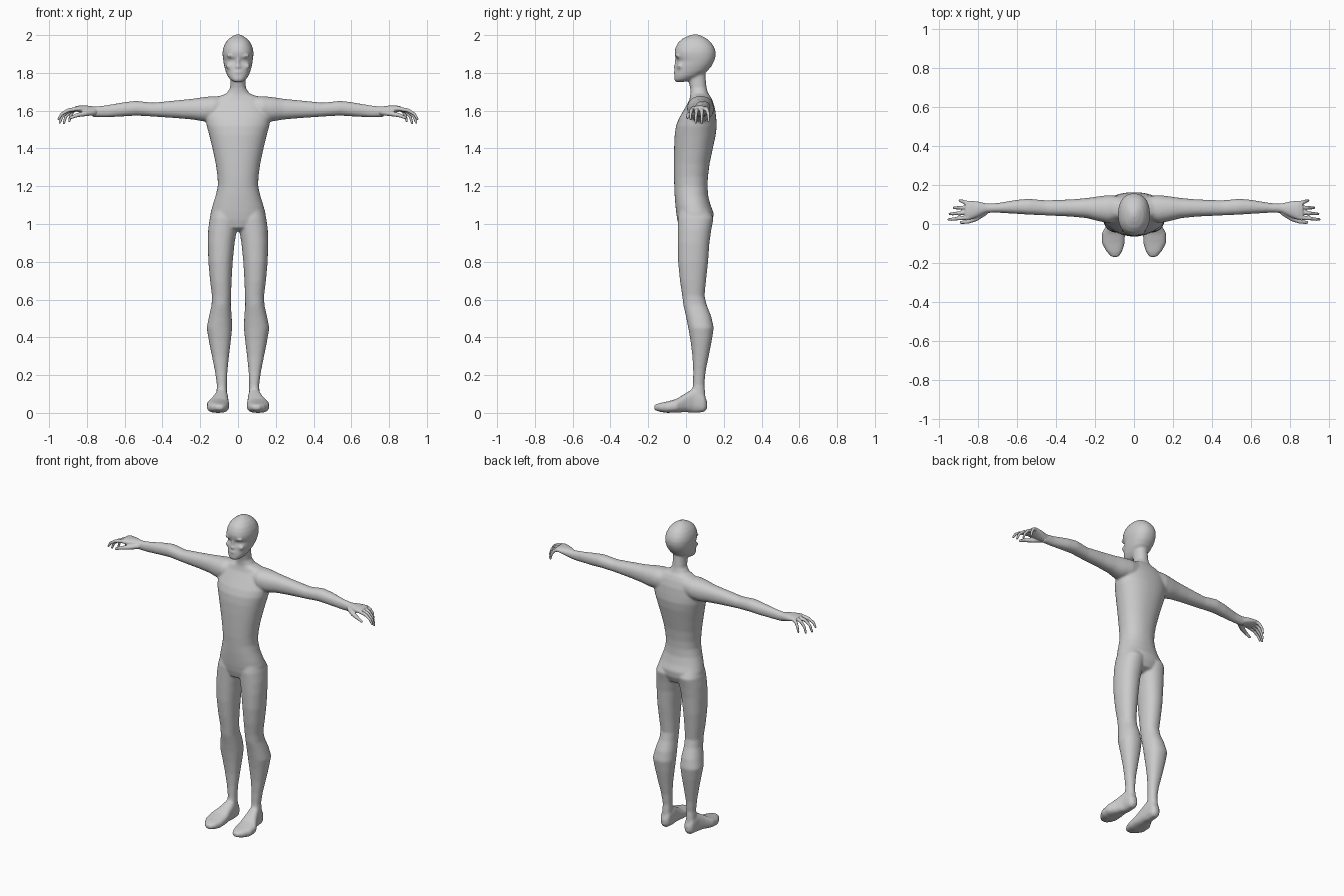
import bpy, bmesh
from math import cos, sin, pi, copysign
from mathutils import Vector, Matrix


def loft(bm, axis, sections, n=28, power=2.2):
    """Closed skin through oval sections: (position, a_min, a_max, b_min, b_max)."""
    rings = []
    for p, a0, a1, b0, b1 in sections:
        ring = []
        for i in range(n):
            c, s = cos(2 * pi * i / n), sin(2 * pi * i / n)
            a = (a0 + a1) / 2 + (a1 - a0) / 2 * copysign(abs(c) ** (2 / power), c)
            b = (b0 + b1) / 2 + (b1 - b0) / 2 * copysign(abs(s) ** (2 / power), s)
            co = {'x': (p, a, b), 'y': (a, p, b), 'z': (a, b, p)}[axis]
            ring.append(bm.verts.new(co))
        rings.append(ring)
    for r, q in zip(rings, rings[1:]):
        for i in range(n):
            j = (i + 1) % n
            bm.faces.new((r[i], r[j], q[j], q[i]))
    bm.faces.new(rings[0][::-1])
    bm.faces.new(rings[-1])


def ellipsoid(bm, centre, radii):
    m = Matrix.Translation(centre) @ Matrix.Diagonal((*radii, 1))
    bmesh.ops.create_uvsphere(bm, u_segments=16, v_segments=10, radius=1, matrix=m)


def finger(bm, points, r0, r1):
    pts = [Vector(p) for p in points]
    rad = [r0 + (r1 - r0) * i / (len(pts) - 1) for i in range(len(pts))]
    for p, r in zip(pts, rad):
        ellipsoid(bm, p, (r, r, r))
    for p, q, r, t in zip(pts, pts[1:], rad, rad[1:]):
        d = q - p
        m = Matrix.Translation((p + q) / 2) @ d.to_track_quat('Z', 'Y').to_matrix().to_4x4()
        bmesh.ops.create_cone(bm, cap_ends=True, segments=12, radius1=r, radius2=t,
                              depth=d.length, matrix=m)


def mirror_x(bm):
    dup = bmesh.ops.duplicate(bm, geom=bm.verts[:] + bm.edges[:] + bm.faces[:])
    for v in dup['geom']:
        if isinstance(v, bmesh.types.BMVert):
            v.co.x *= -1


def finish(bm, name, voxel, smooth):
    bmesh.ops.recalc_face_normals(bm, faces=bm.faces[:])
    me = bpy.data.meshes.new(name)
    bm.to_mesh(me)
    bm.free()
    ob = bpy.data.objects.new(name, me)
    bpy.context.collection.objects.link(ob)
    me.shade_smooth()
    r = ob.modifiers.new("fuse", 'REMESH')
    r.mode, r.voxel_size, r.use_smooth_shade = 'VOXEL', voxel, True
    s = ob.modifiers.new("blend", 'SMOOTH')
    s.factor, s.iterations = 0.5, smooth


# Body: limbs first, mirrored, then the central parts, fused together
body = bmesh.new()

# leg
loft(body, 'z', [
    (0.03, .052, .118, .03, .108), (0.10, .058, .114, .03, .102),
    (0.15, .059, .112, .037, .097), (0.22, .056, .122, .038, .104),
    (0.30, .048, .138, .034, .120), (0.38, .038, .154, .024, .136),
    (0.45, .031, .166, .012, .147), (0.51, .033, .154, .000, .134),
    (0.57, .038, .140, -.014, .110), (0.62, .037, .138, -.020, .098),
    (0.70, .034, .148, -.032, .106), (0.80, .028, .157, -.042, .117),
    (0.90, .018, .160, -.044, .124), (0.97, .006, .158, -.044, .134),
    (1.03, .000, .150, -.044, .146), (1.10, .010, .128, -.03, .11)])
# foot
loft(body, 'y', [
    (.112, .070, .100, .022, .06), (.095, .055, .117, .004, .10),
    (.04, .052, .122, .000, .13), (.00, .050, .138, .004, .105),
    (-.05, .046, .166, .002, .074), (-.10, .048, .164, .000, .060),
    (-.14, .060, .142, .006, .052), (-.168, .078, .116, .016, .042)], power=2.6)
# arm
loft(body, 'x', [
    (.04, .03, .14, 1.56, 1.675), (.13, .005, .148, 1.545, 1.677),
    (.18, .014, .142, 1.543, 1.672), (.24, .030, .133, 1.553, 1.663),
    (.32, .038, .126, 1.560, 1.655), (.45, .044, .121, 1.569, 1.642),
    (.54, .048, .129, 1.574, 1.652), (.60, .052, .124, 1.570, 1.645),
    (.70, .058, .107, 1.565, 1.628), (.77, .056, .105, 1.567, 1.620)])
mirror_x(body)

# torso and neck
torso = [
    (0.962, .03, .00, .08), (0.98, .10, -.035, .125), (1.02, .148, -.046, .143),
    (1.06, .145, -.052, .146), (1.10, .134, -.056, .130), (1.15, .118, -.060, .117),
    (1.20, .107, -.062, .114), (1.25, .108, -.064, .116), (1.32, .118, -.064, .125),
    (1.40, .135, -.063, .142), (1.47, .152, -.060, .157), (1.52, .166, -.053, .163),
    (1.56, .172, -.037, .160), (1.61, .165, -.008, .154), (1.65, .145, .015, .142),
    (1.675, .105, .022, .130), (1.69, .062, .024, .118), (1.72, .042, .022, .109),
    (1.76, .040, .012, .105), (1.82, .040, .00, .10)]
loft(body, 'z', [(z, -w, w, f, b) for z, w, f, b in torso], n=40)

# head
head = [
    (1.752, .022, -.056, -.01), (1.765, .042, -.063, .035), (1.785, .056, -.062, .075),
    (1.81, .066, -.058, .114), (1.84, .074, -.053, .138), (1.865, .078, -.045, .150),
    (1.885, .081, -.057, .156), (1.91, .082, -.061, .157), (1.935, .077, -.055, .150),
    (1.96, .066, -.042, .134), (1.98, .050, -.020, .112), (1.995, .028, .010, .085),
    (2.003, .010, .035, .062)]
loft(body, 'z', [(z, -w, w, f, b) for z, w, f, b in head], n=40, power=2.25)
# nose, lips, cheekbones
ellipsoid(body, (0, -.048, 1.853), (.009, .014, .032))
ellipsoid(body, (0, -.054, 1.832), (.014, .014, .010))
ellipsoid(body, (0, -.052, 1.802), (.026, .013, .012))
for s in (-1, 1):
    ellipsoid(body, (s * .042, -.032, 1.835), (.022, .016, .016))
    ellipsoid(body, (s * .034, -.044, 1.889), (.026, .013, .009))
finish(body, "body", 0.007, 5)

# Hands: palm, four drooping fingers and a thumb
hands = bmesh.new()
loft(hands, 'x', [
    (.72, .062, .103, 1.570, 1.620), (.76, .055, .106, 1.570, 1.622),
    (.80, .036, .115, 1.580, 1.627), (.84, .022, .120, 1.592, 1.627),
    (.865, .024, .118, 1.598, 1.622)])
for y0, y1, tip_x, tip_z in [(.033, .024, .950, 1.556), (.059, .052, .944, 1.537),
                             (.084, .083, .922, 1.534), (.107, .119, .893, 1.545)]:
    dx, dz = tip_x - .85, tip_z - 1.608
    finger(hands, [(.85, y0, 1.610), (.85 + dx * .5, (y0 + y1) / 2, 1.610 + dz * .16),
                   (.85 + dx * .85, y1, 1.610 + dz * .55), (tip_x, y1, tip_z)], .0115, .0065)
finger(hands, [(.765, .06, 1.592), (.81, .028, 1.584), (.85, .012, 1.577),
               (.885, .008, 1.563)], .017, .008)
mirror_x(hands)
finish(hands, "hands", 0.004, 2)
